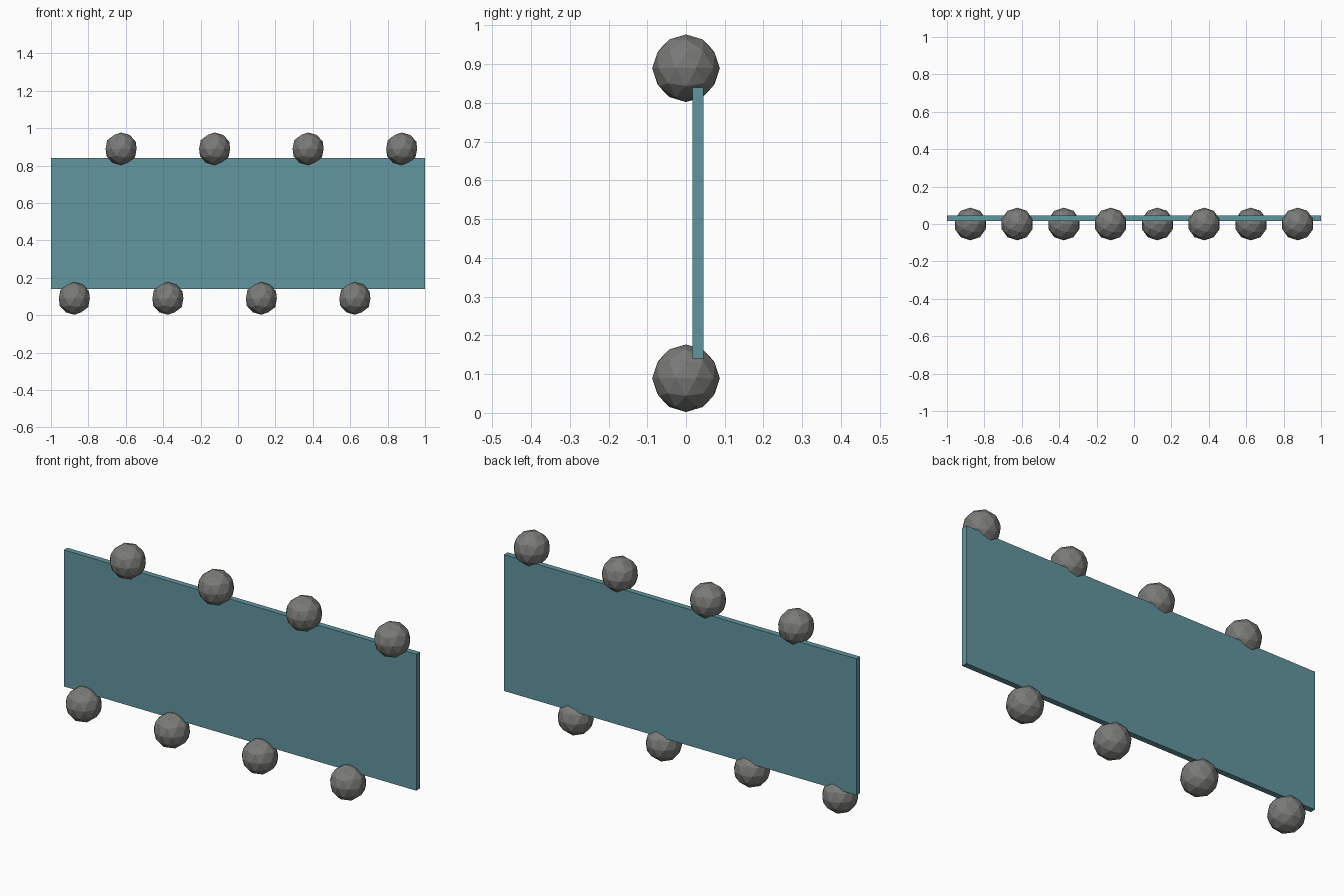
import bpy

if "Cube" in bpy.data.objects:
    bpy.data.objects.remove(bpy.data.objects["Cube"])


def material(name, rgb):
    m = bpy.data.materials.new(name)
    m.diffuse_color = (*rgb, 1.0)
    m.use_nodes = True
    m.node_tree.nodes["Principled BSDF"].inputs["Base Color"].default_value = m.diffuse_color
    return m


teal = material("teal", (0.12, 0.305, 0.345))
grey = material("grey", (0.195, 0.195, 0.188))

# Thin upright panel, set slightly behind the centre line
bpy.ops.mesh.primitive_cube_add(size=1, location=(0, 0.031, 0.49))
panel = bpy.context.object
panel.name = "panel"
panel.scale = (2.0, 0.029, 0.70)
panel.data.materials.append(teal)

# Faceted balls alternating between the bottom and top edges
for i in range(8):
    z = 0.0895 if i % 2 == 0 else 0.8895
    bpy.ops.mesh.primitive_ico_sphere_add(
        subdivisions=2, radius=0.0872, location=(-0.875 + 0.25 * i, 0, z))
    ball = bpy.context.object
    ball.name = f"{'lower' if i % 2 == 0 else 'upper'}_ball_{i // 2 + 1}"
    ball.data.materials.append(grey)
